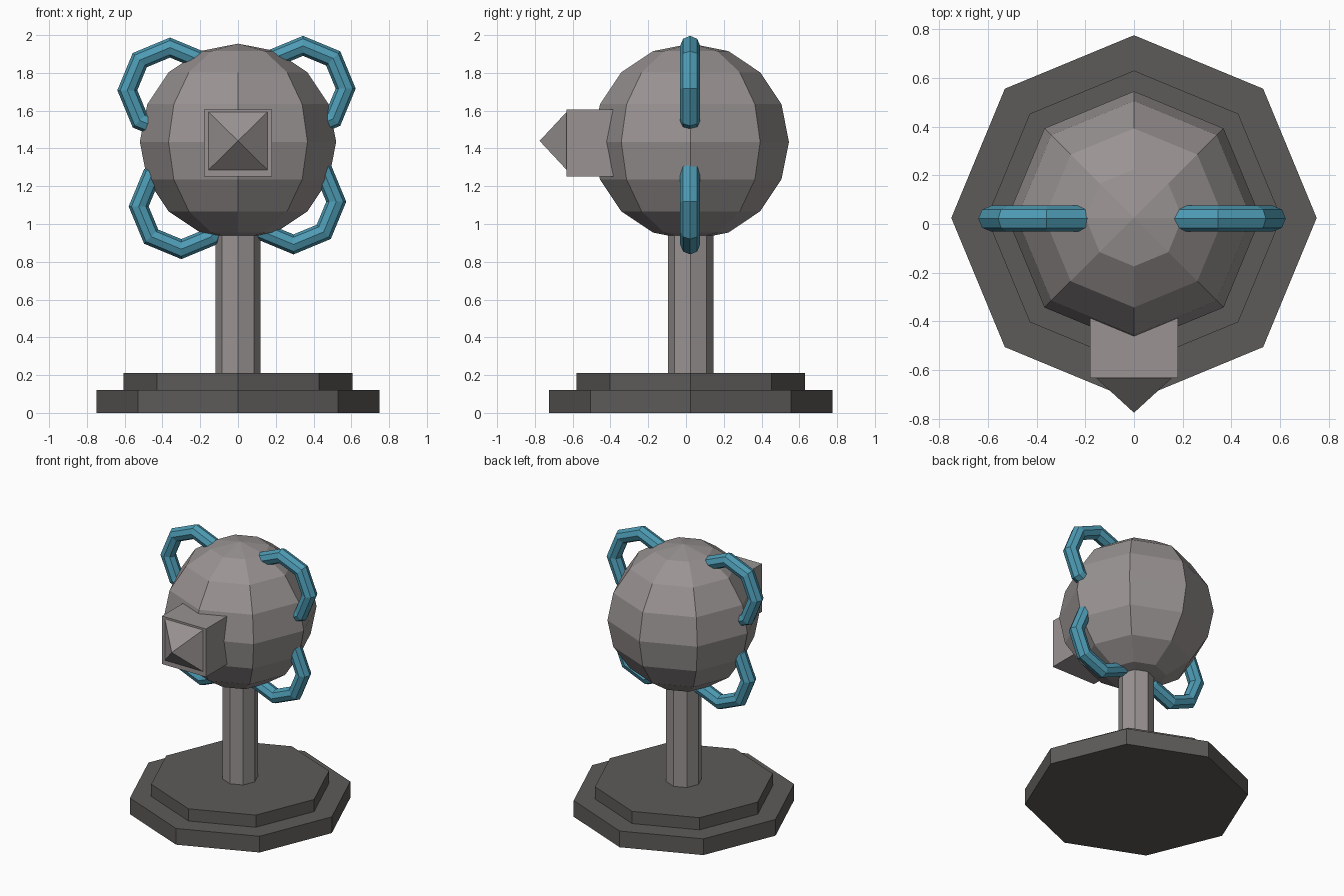
import bpy, bmesh, math
from mathutils import Matrix, Vector

if "Cube" in bpy.data.objects:
    bpy.data.objects.remove(bpy.data.objects["Cube"])

YC = 0.025  # shared axis of base, post and head


def material(name, rgb):
    m = bpy.data.materials.new(name)
    m.diffuse_color = (*rgb, 1)
    m.use_nodes = True
    m.node_tree.nodes["Principled BSDF"].inputs["Base Color"].default_value = m.diffuse_color
    return m


LIGHT = material("warm_grey", (0.32, 0.29, 0.29))
DARK = material("dark_grey", (0.11, 0.105, 0.10))
TEAL = material("teal", (0.075, 0.33, 0.46))


def finish(name, bm, mat):
    bmesh.ops.recalc_face_normals(bm, faces=bm.faces)
    me = bpy.data.meshes.new(name)
    bm.to_mesh(me)
    bm.free()
    me.materials.append(mat)
    ob = bpy.data.objects.new(name, me)
    bpy.context.collection.objects.link(ob)
    return ob


def octagon(name, r, z0, z1, mat):
    bm = bmesh.new()
    bmesh.ops.create_cone(bm, cap_ends=True, segments=8, radius1=r, radius2=r, depth=z1 - z0,
                          matrix=Matrix.Translation((0, YC, (z0 + z1) / 2)))
    # make sure the corners lie on the x and y axes
    if min(abs(v.co.x) for v in bm.verts) > 0.01:
        bmesh.ops.rotate(bm, verts=bm.verts, cent=(0, YC, 0),
                         matrix=Matrix.Rotation(math.pi / 8, 3, 'Z'))
    return finish(name, bm, mat)


# Stepped base and post
octagon("base_lower", 0.75, 0, 0.12, DARK)
octagon("base_upper", 0.605, 0.12, 0.21, DARK)
octagon("post", 0.12, 0.21, 0.96, LIGHT)

# Faceted ball head
bm = bmesh.new()
bmesh.ops.create_uvsphere(bm, u_segments=8, v_segments=8, radius=0.52,
                          matrix=Matrix.Translation((0, YC, 1.435)))
finish("head", bm, LIGHT)

# Square snout with an inset pyramid tip
bm = bmesh.new()
bmesh.ops.create_cube(bm, size=1, matrix=Matrix.Translation((0, -0.452, 1.43))
                      @ Matrix.Diagonal((0.36, 0.36, 0.355, 1)))
bm.normal_update()
front = min(bm.faces, key=lambda f: f.calc_center_median().y)
bmesh.ops.inset_individual(bm, faces=[front], thickness=0.034)
for v in front.verts:
    v.co.z += 0.01
tip = bmesh.ops.poke(bm, faces=[front])["verts"][0]
tip.co = Vector((0, -0.775, 1.44))
finish("snout", bm, LIGHT)


# Teal rings half sunk into the head
def ring(name, x, z, major=0.226, minor=0.053, n=8):
    bm = bmesh.new()
    rows = []
    for i in range(n):
        a = math.tau * i / n
        row = []
        for j in range(n):
            b = math.tau * j / n
            r = major + minor * math.cos(b)
            row.append(bm.verts.new((x + r * math.cos(a), 0.022 + minor * math.sin(b),
                                     z + r * math.sin(a))))
        rows.append(row)
    for i in range(n):
        p, q = rows[i], rows[(i + 1) % n]
        for j in range(n):
            k = (j + 1) % n
            bm.faces.new((p[j], q[j], q[k], p[k]))
    finish(name, bm, TEAL)


ring("ring_upper_left", -0.36, 1.708)
ring("ring_upper_right", 0.344, 1.717)
ring("ring_lower_left", -0.30, 1.093)
ring("ring_lower_right", 0.294, 1.118)
